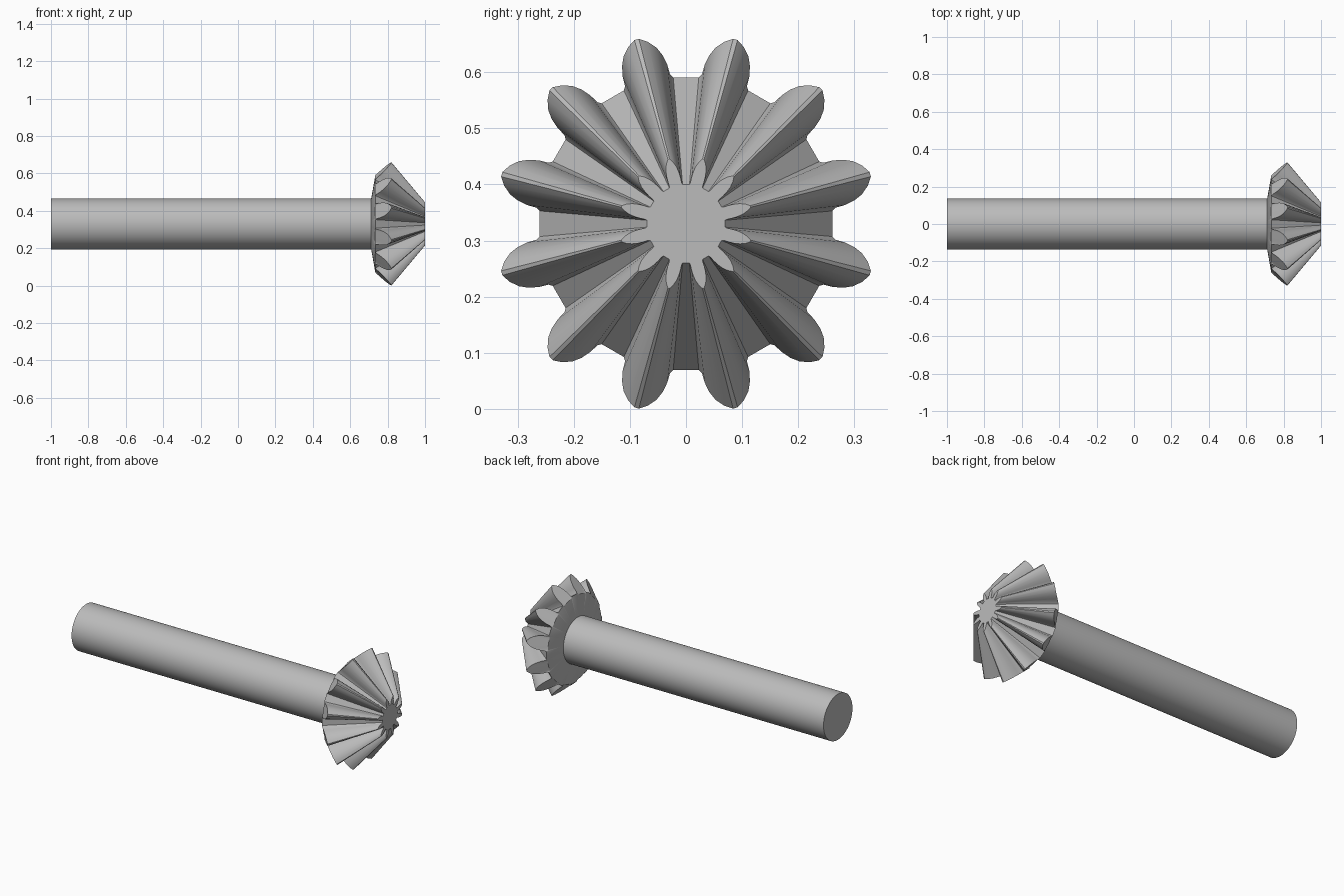
import bpy, bmesh, math
from mathutils import Matrix

cube = bpy.data.objects.get("Cube")
if cube:
    bpy.data.objects.remove(cube, do_unlink=True)

AXIS_Z = 0.33      # height of the shaft axis
TEETH = 12
APEX = 1.097       # x where all tooth lines meet
FRONT = 1.0        # flat nose of the gear
TIP_X, TIP_R = 0.82, 0.34

steel = bpy.data.materials.new("grey_steel")
steel.use_nodes = True
grey = (0.5, 0.5, 0.5, 1)
steel.diffuse_color = grey
steel.node_tree.nodes["Principled BSDF"].inputs["Base Color"].default_value = grey


def finish(name, bm):
    bmesh.ops.recalc_face_normals(bm, faces=bm.faces)
    mesh = bpy.data.meshes.new(name)
    bm.to_mesh(mesh)
    bm.free()
    obj = bpy.data.objects.new(name, mesh)
    bpy.context.collection.objects.link(obj)
    obj.location.z = AXIS_Z
    mesh.materials.append(steel)
    bpy.ops.object.select_all(action="DESELECT")
    obj.select_set(True)
    bpy.context.view_layer.objects.active = obj
    bpy.ops.object.shade_smooth_by_angle(angle=math.radians(25))
    return obj


# Shaft
bm = bmesh.new()
length = 1.74
bmesh.ops.create_cone(
    bm, cap_ends=True, segments=64, radius1=0.136, radius2=0.136, depth=length,
    matrix=Matrix.Translation((length / 2 - 1, 0, 0)) @ Matrix.Rotation(math.pi / 2, 4, "Y"))
finish("shaft", bm)

# Half tooth outline on the back cone: radius, degrees from the tooth centre
half = [(0.262, 10), (0.268, 8.9), (0.285, 8.3), (0.303, 7.1),
        (0.318, 5.5), (0.331, 3.2), (TIP_R, 0.7)]
tooth = [(r, -a) for r, a in half] + [(r, a) for r, a in reversed(half)]
outline = [(r, math.radians(a + (i + 0.5) * 360 / TEETH))
           for i in range(TEETH) for r, a in tooth]


def back_x(r):
    return TIP_X - 1.1 * (TIP_R - r)


def nose_r(r):
    return r * (APEX - FRONT) / (APEX - back_x(r))


# Bevel gear: rings from the hub back to the flat nose
bm = bmesh.new()


def ring(place):
    verts = []
    for r, a in outline:
        x, rad = place(r)
        verts.append(bm.verts.new((x, rad * math.sin(a), rad * math.cos(a))))
    return verts


rings = [ring(lambda r: (0.711, 0.13)),
         ring(lambda r: (0.733, 0.254)),
         ring(lambda r: (back_x(r), r)),
         ring(lambda r: (FRONT, nose_r(r)))]
count = len(outline)
for a, b in zip(rings, rings[1:]):
    for i in range(count):
        j = (i + 1) % count
        bm.faces.new((a[i], a[j], b[j], b[i]))
bm.faces.new(rings[0])
bm.faces.new(rings[-1])
finish("bevel_gear", bm)
